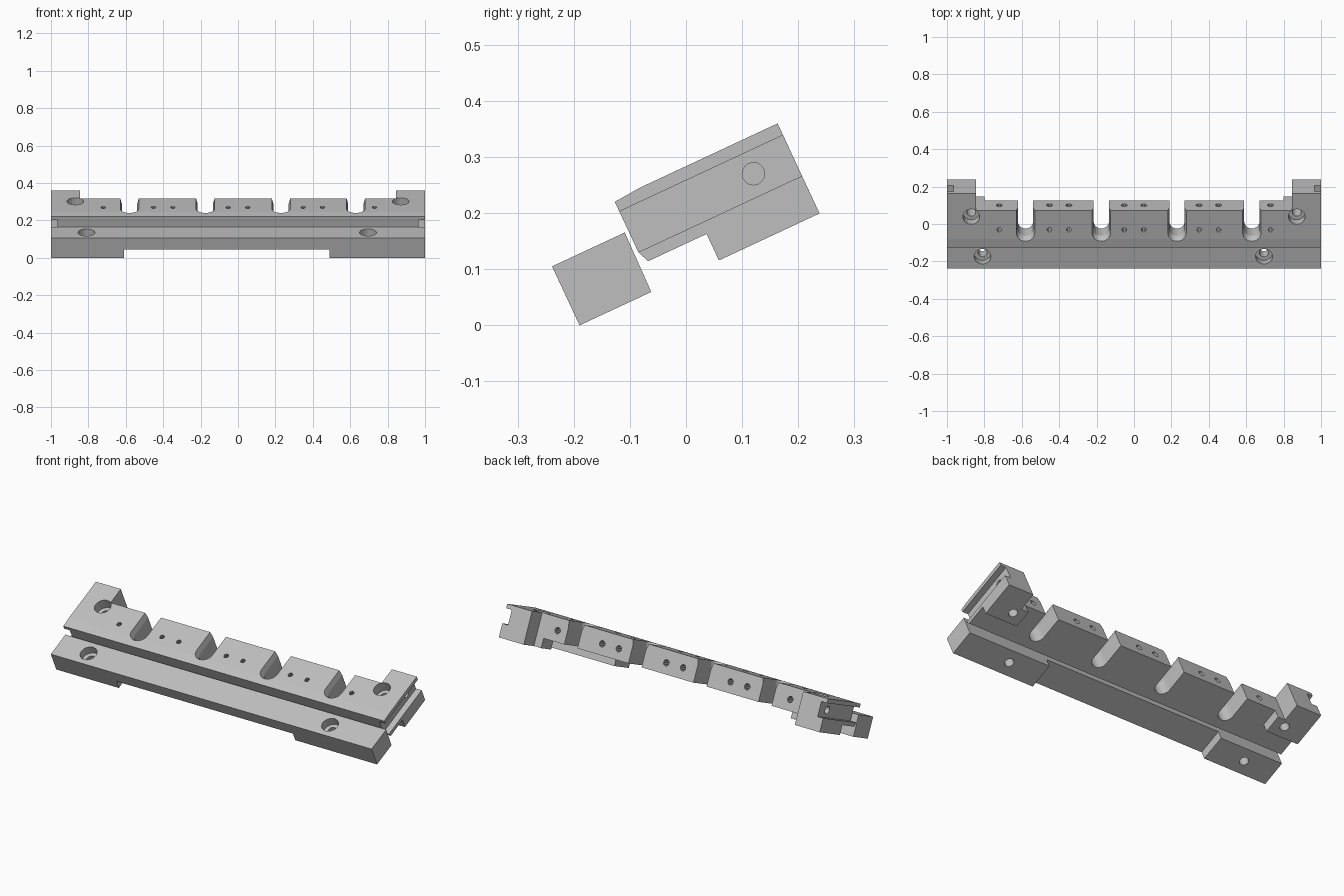
import bpy, bmesh, math
from mathutils import Matrix, Vector

cube = bpy.data.objects.get("Cube")
if cube:
    bpy.data.objects.remove(cube, do_unlink=True)

TILT = Matrix.Rotation(math.radians(25), 4, 'X')

grey = bpy.data.materials.new("plain grey")
grey.use_nodes = True
grey.diffuse_color = (0.52, 0.52, 0.52, 1)
grey.node_tree.nodes["Principled BSDF"].inputs["Base Color"].default_value = grey.diffuse_color


def loft(name, rings):
    """Closed solid through rings with equal point counts."""
    bm = bmesh.new()
    loops = [[bm.verts.new(p) for p in ring] for ring in rings]
    n = len(loops[0])
    bm.faces.new(loops[0])
    bm.faces.new(loops[-1])
    for a, b in zip(loops, loops[1:]):
        for i in range(n):
            j = (i + 1) % n
            bm.faces.new((a[i], a[j], b[j], b[i]))
    bmesh.ops.recalc_face_normals(bm, faces=bm.faces)
    mesh = bpy.data.meshes.new(name)
    bm.to_mesh(mesh)
    bm.free()
    mesh.materials.append(grey)
    obj = bpy.data.objects.new(name, mesh)
    bpy.context.collection.objects.link(obj)
    return obj


def extrude(name, profile, x0=-1, x1=1):
    return loft(name, [[(x, u, v) for u, v in profile] for x in (x0, x1)])


def box(x0, x1, u0, u1, v0, v1):
    return extrude("cutter", [(u0, v0), (u1, v0), (u1, v1), (u0, v1)], x0, x1)


def drill(start, end, radius, sides=16):
    """Round cutter between two points."""
    a, b = Vector(start), Vector(end)
    turn = (b - a).to_track_quat('Z', 'Y')
    circle = [turn @ Vector((radius * math.cos(t), radius * math.sin(t), 0))
              for t in (math.tau * i / sides for i in range(sides))]
    return loft("cutter", [[c + p for c in circle] for p in (a, b)])


def notch(x, levels):
    """Round-ended slot open to the back, widening through the levels."""
    rings = []
    for v, half, front in levels:
        arc = [(x - half * math.cos(t), front + half - half * math.sin(t), v)
               for t in (math.pi * i / 12 for i in range(13))]
        rings.append(arc + [(x + half, 0.25, v), (x - half, 0.25, v)])
    return loft("cutter", rings)


def cut(obj, cutters):
    """Subtract every cutter and tilt the finished part."""
    for c in cutters:
        c.hide_render = True
        mod = obj.modifiers.new("cut", 'BOOLEAN')
        mod.operation = 'DIFFERENCE'
        mod.solver = 'EXACT'
        mod.object = c
    bpy.context.view_layer.update()
    result = obj.evaluated_get(bpy.context.evaluated_depsgraph_get())
    mesh = bpy.data.meshes.new_from_object(result)
    obj.modifiers.clear()
    obj.data = mesh
    mesh.transform(TILT)
    for c in cutters:
        bpy.data.objects.remove(c, do_unlink=True)


# Clamp bar in front, with a raised centre underneath and two bolt holes
bar = extrude("front_clamp_bar", [(-.172, .08), (-.031, .08), (-.029, .196), (-.172, .196)])
cuts = [box(-.61, .49, -.3, .1, 0, .13)]
for x in (-.81, .695):
    cuts += [drill((x, -.1, .15), (x, -.1, .3), .045),
             drill((x, -.1, 0), (x, -.1, .16), .024)]
cut(bar, cuts)

# Main rail with end lugs, legs and side channels
rail = extrude("notched_rail", [(-.022, .253), (-.022, .154), (-.013, .132), (.102, .132),
                                (.102, .08), (.3, .08), (.3, .257), (.03, .257)])
cuts = [box(-.845, .845, .2, .5, 0, .4),
        box(-.8, .8, .09, .4, 0, .132)]
for side in (-1, 1):
    cuts += [box(*sorted((side * .965, side * 1.1)), -.2, .5, .154, .234),
             drill((side * 1.05, .223, .194), (side * .9, .223, .194), .02),
             drill((side * .87, .163, .2), (side * .87, .163, .3), .045),
             drill((side * .87, .163, 0), (side * .87, .163, .21), .024)]

# Flared notches between the blocks
for x in (-.58, -.175, .23, .63):
    cuts.append(notch(x, [(.05, .041, .035), (.225, .041, .035), (.27, .053, .01)]))

# Small holes in the top and back of each block
for x in (-.72, -.452, -.348, -.052, .052, .348, .452, .73):
    cuts += [drill((x, .086, .19), (x, .086, .3), .013, 10),
             drill((x, .1, .19), (x, .25, .19), .017, 10)]
cut(rail, cuts)
